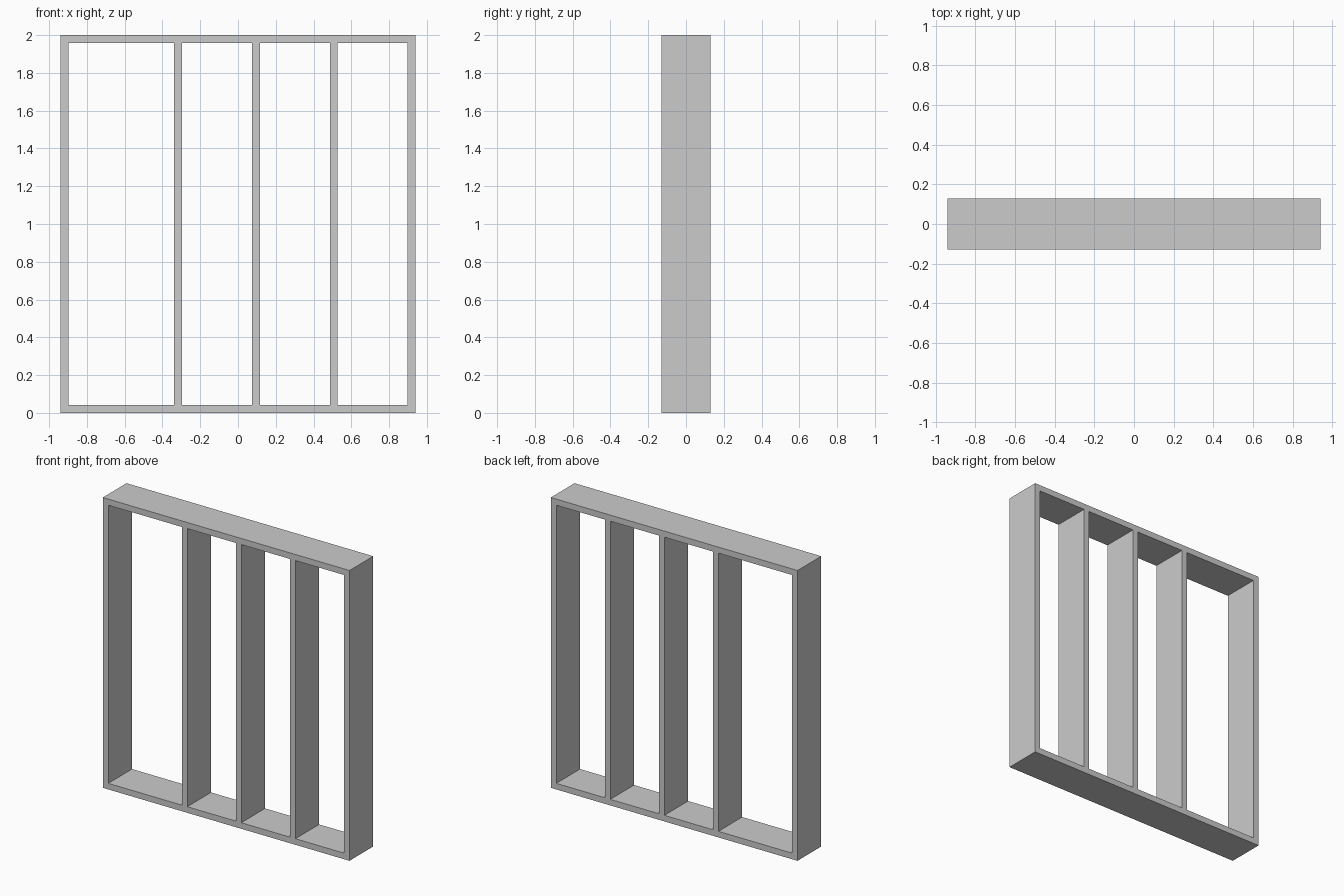
import bpy, bmesh

if "Cube" in bpy.data.objects:
    bpy.data.objects.remove(bpy.data.objects["Cube"])

T = 0.042            # board thickness
HALF_W = 0.94        # half width
HALF_D = 0.129       # half depth
HEIGHT = 2.0
GAP = 0.37           # clear width of the three narrow bays

# Column boundaries: outer sides plus three dividers stepped in from the right
xs = [-HALF_W, -HALF_W + T]
for i in (3, 2, 1):
    right = HALF_W - T - i * GAP - (i - 1) * T
    xs += [right - T, right]
xs += [HALF_W - T, HALF_W]
zs = [0, T, HEIGHT - T, HEIGHT]

# Front profile: solid cells are the uprights and the top/bottom boards
bm = bmesh.new()
grid = [[bm.verts.new((x, -HALF_D, z)) for z in zs] for x in xs]
for i in range(len(xs) - 1):
    for j in range(len(zs) - 1):
        if i % 2 == 0 or j != 1:
            bm.faces.new((grid[i][j], grid[i + 1][j],
                          grid[i + 1][j + 1], grid[i][j + 1]))

# Extrude the profile through the depth into one closed shelf frame
ext = bmesh.ops.extrude_face_region(bm, geom=bm.faces[:], use_keep_orig=True)
moved = [g for g in ext["geom"] if isinstance(g, bmesh.types.BMVert)]
bmesh.ops.translate(bm, verts=moved, vec=(0, 2 * HALF_D, 0))
bmesh.ops.recalc_face_normals(bm, faces=bm.faces[:])

mesh = bpy.data.meshes.new("shelf_frame")
bm.to_mesh(mesh)
bm.free()
bpy.context.collection.objects.link(bpy.data.objects.new("shelf_frame", mesh))
